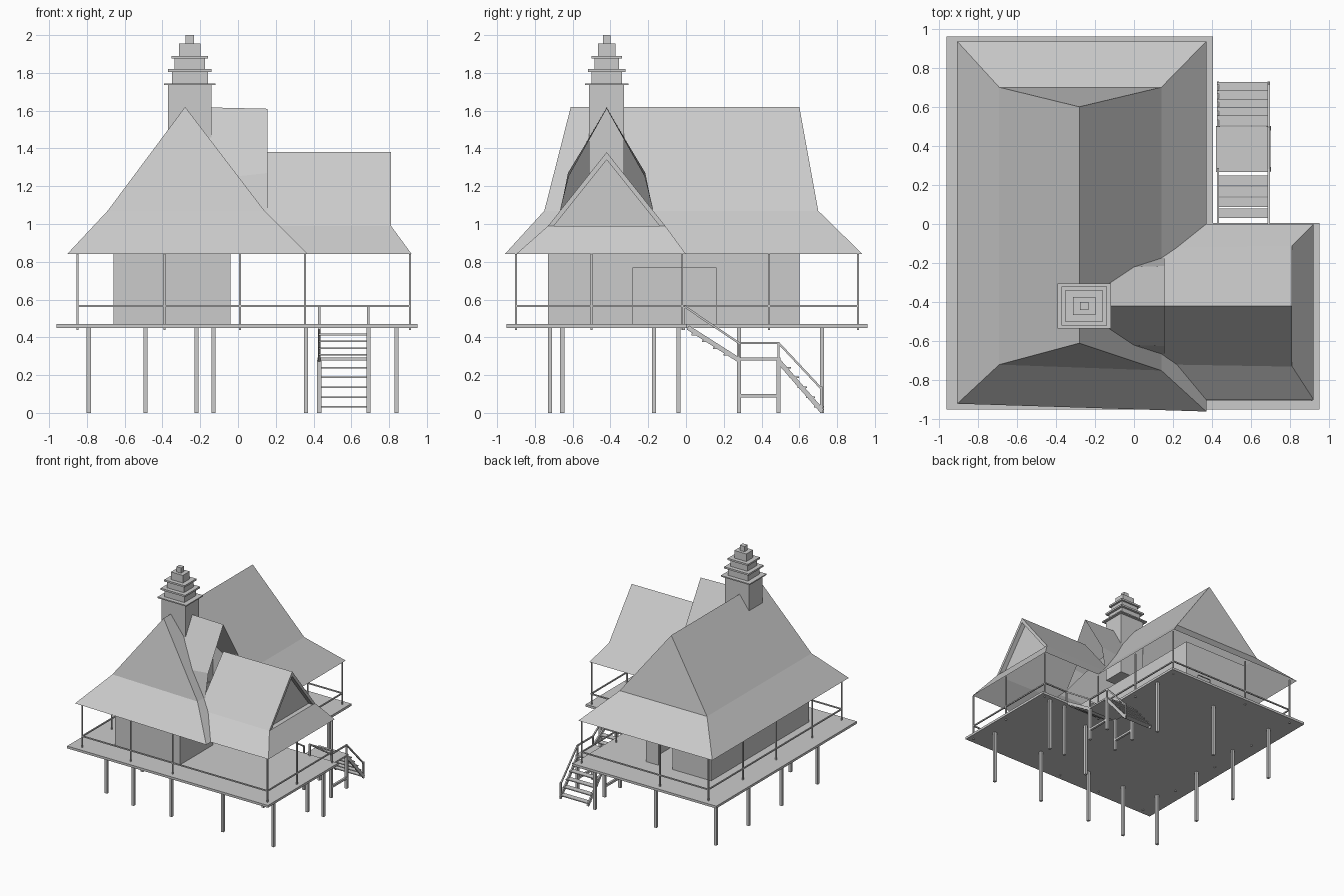
import bpy
from mathutils import Vector

if "Cube" in bpy.data.objects:
    bpy.data.objects.remove(bpy.data.objects["Cube"])


def mesh(name, verts, faces):
    me = bpy.data.meshes.new(name)
    me.from_pydata(verts, [], faces)
    ob = bpy.data.objects.new(name, me)
    bpy.context.collection.objects.link(ob)
    return ob


def sheets(name, polys):
    """One object from a list of polygons given as point lists."""
    verts, faces = [], []
    for p in polys:
        faces.append(list(range(len(verts), len(verts) + len(p))))
        verts += p
    return mesh(name, verts, faces)


def box(name, x0, x1, y0, y1, z0, z1):
    v = [(x, y, z) for z in (z0, z1) for x, y in ((x0, y0), (x1, y0), (x1, y1), (x0, y1))]
    return mesh(name, v, [(3, 2, 1, 0), (4, 5, 6, 7), (0, 1, 5, 4), (1, 2, 6, 5), (2, 3, 7, 6), (3, 0, 4, 7)])


def beam(name, a, b, w, h=None):
    """Square bar from a to b."""
    a, b, h = Vector(a), Vector(b), h or w
    ob = box(name, -w / 2, w / 2, -h / 2, h / 2, 0, (b - a).length)
    ob.location = a
    ob.rotation_mode = 'QUATERNION'
    ob.rotation_quaternion = (b - a).to_track_quat('Z', 'Y')
    return ob


def prism(name, outline, z0, z1):
    n = len(outline)
    v = [(x, y, z) for z in (z0, z1) for x, y in outline]
    f = [tuple(reversed(range(n))), tuple(range(n, 2 * n))]
    f += [(i, (i + 1) % n, n + (i + 1) % n, n + i) for i in range(n)]
    return mesh(name, v, f)


# L-shaped deck
prism("deck", [(-.96, -.95), (.95, -.95), (.95, .005), (.405, .005), (.405, .96), (-.96, .96)], .45, .47)

# Stilts under the deck
for x, y in [(-.79, -.655), (-.49, -.72), (-.13, -.72), (.36, -.72), (.84, -.72), (-.79, -.17), (-.79, .28),
             (-.79, .72), (-.22, .72), (.36, .72), (.84, -.04), (.69, -.04), (.36, -.17)]:
    box("stilt", x - .011, x + .011, y - .011, y + .011, 0, .45)

# Walls, with a wide doorway on the right and a narrow one at the back
T = 1.03
t = .01
box("left_wall", -.66, -.66 + t, -.73, .6, .47, T)
box("front_wall", -.66, -.04, -.73, -.73 + t, .47, T)
for y0, y1, z0 in [(-.73, -.28, .47), (-.28, .16, .77), (.16, .6, .47)]:
    box("right_wall", -.04 - t, -.04, y0, y1, z0, T)
for x0, x1, z0 in [(-.66, -.29, .47), (-.29, -.16, .77), (-.16, -.04, .47)]:
    box("back_wall", x0, x1, .6 - t, .6, z0, T)

# Shared roof points: main ridge, break line and eave
RF, RB, RM = (-.28, -.61, 1.62), (-.28, .6, 1.62), (-.28, -.42, 1.62)
BFL, BFR, BBL, BBR = (-.69, -.72, 1.07), (.14, -.75, 1.07), (-.69, .7, 1.07), (.14, .7, 1.07)
EFL, EFR, EBL, EBR = (-.905, -.92, .84), (.37, -.96, .84), (-.905, .935, .84), (.37, .935, .84)


def side(x, s, d, z):
    return (x, -.42 + s * d, z)


def valley(s):
    """Line where the wing meets the main roof, s=+1 back, -1 front."""
    return [side(-.12, s, .12, 1.41), side(0, s, .2, 1.253), side(.14, s, .245, 1.07),
            side(.22, s, .3, .99), side(.37, s, .42 if s > 0 else .48, .84)]


main = [[RF, RB, BBL, BFL], [BFL, BBL, EBL, EFL], [BFL, RF, BFR],
        [BFL, BFR, EFR, EFL], [BBL, RB, BBR], [BBL, BBR, EBR, EBL]]
wing, link = [], []
for s, rt, br, er in ((1, RB, BBR, EBR), (-1, RF, BFR, EFR)):
    v = valley(s)
    e = .42 if s > 0 else .48
    main += [[RM, rt, br, v[2], v[1], v[0]], [v[2], br, er, v[4], v[3]]]
    # Wing slope and flared skirt
    wing += [[(.155, -.42, 1.38), (.81, -.42, 1.38), side(.81, s, .31, .99), v[3], v[2]],
             [v[3], side(.81, s, .31, .99), side(.92, s, e, .84), v[4]]]
    # Raised linking gable
    a = side(.155, s, .205, 1.27)
    link += [[RM, (.155, -.42, 1.61), a, v[1], v[0]], [v[1], a, side(.155, s, .245, 1.07), v[2]]]
wing.append([(.81, -.73, .99), (.81, -.11, .99), (.92, 0, .84), (.92, -.9, .84)])
sheets("main_roof", main)
sheets("wing_roof", wing)
sheets("linking_roof", link)

# Recessed wing gable with its frame
out = [(.81, -.73, .99), (.81, -.42, 1.38), (.81, -.11, .99)]
inn = [(.81, -.70, .99), (.81, -.42, 1.34), (.81, -.14, .99)]
rec = [(.77, y, z) for _, y, z in inn]
sheets("wing_gable", [[out[0], out[1], inn[1], inn[0]], [out[1], out[2], inn[2], inn[1]],
                      [inn[0], inn[1], rec[1], rec[0]], [inn[1], inn[2], rec[2], rec[1]],
                      [inn[0], inn[2], rec[2], rec[0]], rec])

# Tiered chimney
for hx, hy, z0, z1 in [(.115, .093, 1.2, 1.735), (.137, .115, 1.735, 1.745), (.095, .08, 1.745, 1.805),
                       (.116, .1, 1.805, 1.82), (.08, .065, 1.82, 1.875), (.097, .08, 1.875, 1.89),
                       (.057, .046, 1.89, 1.955), (.022, .02, 1.955, 2.0)]:
    box("chimney_tier", -.255 - hx, -.255 + hx, -.42 - hy, -.42 + hy, z0, z1)

# Porch posts and railing
posts = [(x, -.9) for x in (-.85, -.39, .01, .91)] + [(-.85, y) for y in (-.5, -.01, .44, .91)]
posts += [(.91, -.5), (.91, -.02), (.355, -.02), (.355, .44), (.355, .91), (-.39, .91)]
for x, y in posts:
    box("porch_post", x - .005, x + .005, y - .005, y + .005, .44, .84)
rail = [(.43, -.01), (.355, -.01), (.355, .91), (-.85, .91), (-.85, -.9), (.91, -.9), (.91, -.01), (.69, -.01)]
for (x0, y0), (x1, y1) in zip(rail, rail[1:]):
    beam("porch_rail", (x0, y0, .565), (x1, y1, .565), .01)

# Stairs: stringers, landing legs, newels
for x in (.43, .69):
    beam("upper_stringer", (x, .01, .452), (x, .28, .28), .012, .025)
    beam("lower_stringer", (x, .49, .275), (x, .72, .01), .012, .025)
    box("newel", x - .006, x + .006, -.016, -.004, .47, .57)
    beam("upper_handrail", (x, -.01, .565), (x, .28, .37), .011)
    box("landing_post", x - .006, x + .006, .274, .286, .28, .375)
    for y in (.28, .49):
        box("landing_leg", x - .011, x + .011, y - .011, y + .011, 0, .28)
    beam("landing_brace", (x, .28, .09), (x, .49, .09), .018)
box("landing", .42, .70, .265, .5, .278, .292)
for i in range(4):
    y, z = .055 + .056 * i, .415 - .036 * i
    box("upper_tread", .425, .695, y - .025, y + .025, z - .004, z + .004)
for i in range(5):
    y, z = .53 + .043 * i, .24 - .052 * i
    box("lower_tread", .425, .695, y - .025, y + .025, z - .004, z + .004)
# Outer handrail of landing and lower flight
beam("landing_handrail", (.69, .28, .37), (.69, .49, .37), .011)
beam("lower_handrail", (.69, .49, .37), (.69, .715, .13), .011)
box("landing_post", .684, .696, .484, .496, .28, .375)
box("bottom_newel", .684, .696, .71, .722, 0, .14)
